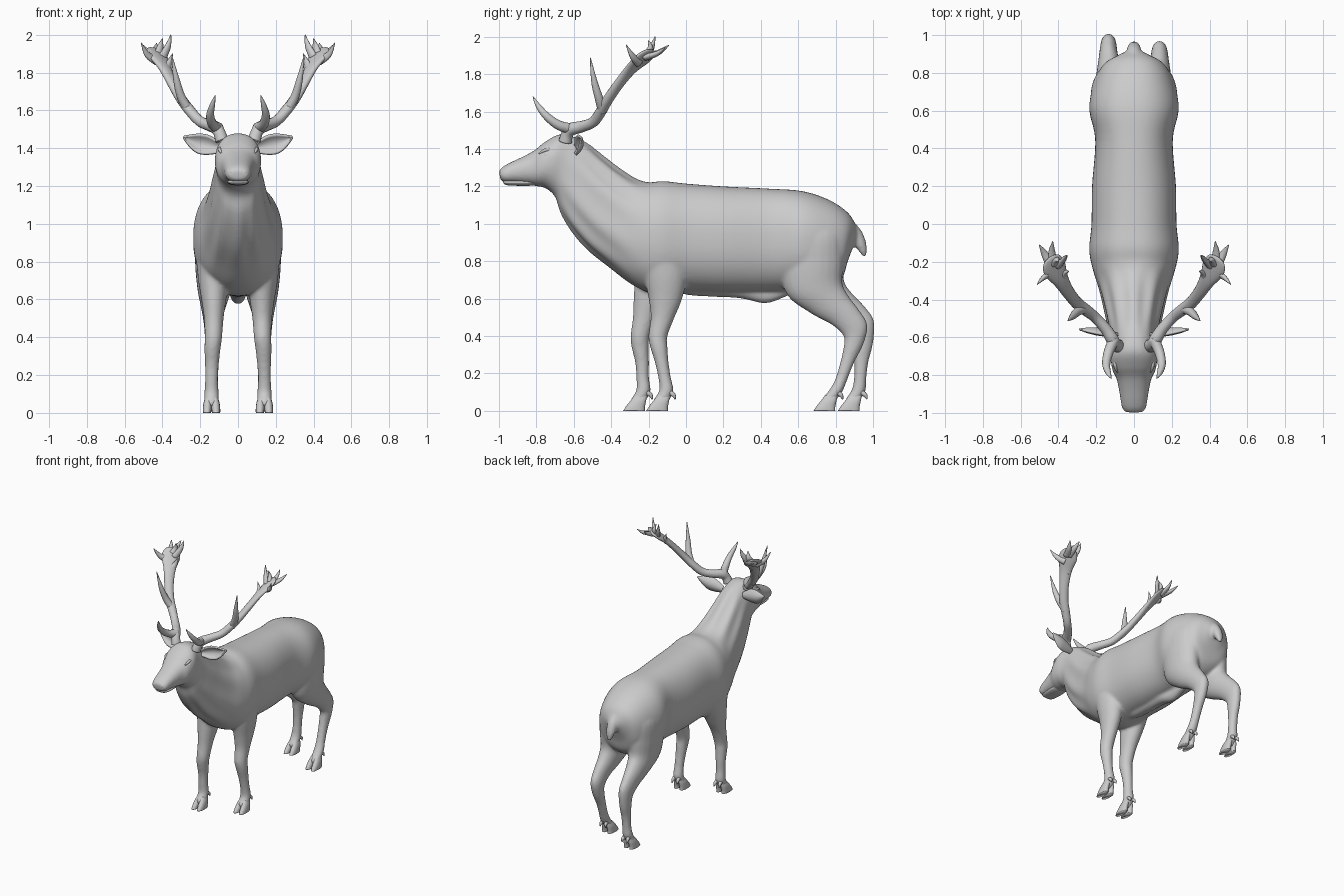
import bpy, bmesh, math
from mathutils import Vector, Matrix


def spline(keys, steps=5):
    """Smoothly interpolate a list of equal-length tuples."""
    out = []
    for i in range(len(keys) - 1):
        p0, p1, p2, p3 = (keys[max(i - 1, 0)], keys[i], keys[i + 1],
                          keys[min(i + 2, len(keys) - 1)])
        for s in range(steps):
            t = s / steps
            out.append(tuple(0.5 * (2 * b + (c - a) * t + (2 * a - 5 * b + 4 * c - d) * t * t
                                    + (3 * b - a - 3 * c + d) * t ** 3)
                             for a, b, c, d in zip(p0, p1, p2, p3)))
    return out + [tuple(keys[-1])]


def skin(bm, rings):
    """Bridge closed rings of points and cap both ends."""
    rows = [[bm.verts.new(p) for p in r] for r in rings]
    n = len(rows[0])
    for a, b in zip(rows, rows[1:]):
        for i in range(n):
            j = (i + 1) % n
            bm.faces.new((a[i], a[j], b[j], b[i]))
    bm.faces.new(rows[0])
    bm.faces.new(rows[-1][::-1])


def loft(bm, keys, seg=24, power=2.0, folds=10):
    """Keys: (y1, z1, y2, z2, x, half width, fold depth) - opposite rim points of each section."""
    rings = []
    for y1, z1, y2, z2, x, rx, fold in spline(keys):
        ring = []
        for i in range(seg):
            a = 2 * math.pi * i / seg
            c, s = math.cos(a), math.sin(a)
            k = 1 + fold * math.cos(folds * a)
            c = math.copysign(abs(c) ** (2 / power), c) * k
            s = math.copysign(abs(s) ** (2 / power), s) * k
            ring.append(Vector((x + rx * s, (y1 + y2) / 2 + (y1 - y2) / 2 * c,
                                (z1 + z2) / 2 + (z1 - z2) / 2 * c)))
        rings.append(ring)
    skin(bm, rings)


def tube(bm, keys, wide, seg=14):
    """Keys: (x, y, z, radius along the wide axis, radius across it)."""
    pts = spline(keys)
    rings = []
    for i, p in enumerate(pts):
        t = (Vector(pts[min(i + 1, len(pts) - 1)][:3]) - Vector(pts[max(i - 1, 0)][:3])).normalized()
        u = Vector(wide)
        u = (u - t * u.dot(t)).normalized()
        v = t.cross(u)
        rings.append([Vector(p[:3]) + u * p[3] * math.cos(a) + v * p[4] * math.sin(a)
                      for a in (2 * math.pi * k / seg for k in range(seg))])
    skin(bm, rings)


def finish(name, bm, mirror=False):
    bmesh.ops.recalc_face_normals(bm, faces=bm.faces)
    me = bpy.data.meshes.new(name)
    bm.to_mesh(me)
    bm.free()
    for f in me.polygons:
        f.use_smooth = True
    ob = bpy.data.objects.new(name, me)
    bpy.context.collection.objects.link(ob)
    if mirror:
        ob.modifiers.new("mirror", 'MIRROR')
    return ob


def ball(bm, centre, scale):
    bmesh.ops.create_uvsphere(bm, u_segments=20, v_segments=12, radius=1,
                              matrix=Matrix.Translation(centre) @ Matrix.Diagonal((*scale, 1)))


# Trunk, neck and head: top point, bottom point, half width, fold depth
trunk = [(.925, .95, .895, .88, .035, 0), (.905, 1.0, .865, .80, .09, 0),
         (.86, 1.065, .83, .70, .16, 0), (.76, 1.13, .74, .64, .21, 0),
         (.62, 1.175, .60, .64, .237, 0), (.44, 1.188, .45, .635, .205, 0),
         (.20, 1.20, .20, .63, .222, 0), (0, 1.215, 0, .635, .225, 0),
         (-.12, 1.228, -.15, .62, .237, 0), (-.20, 1.222, -.28, .67, .218, 0),
         (-.27, 1.24, -.41, .77, .185, .015), (-.36, 1.295, -.53, .87, .158, .03),
         (-.45, 1.365, -.615, .97, .138, .03), (-.53, 1.43, -.67, 1.06, .122, .015),
         (-.61, 1.468, -.70, 1.145, .115, 0), (-.68, 1.477, -.75, 1.19, .122, 0),
         (-.755, 1.437, -.79, 1.20, .114, 0), (-.81, 1.393, -.83, 1.207, .092, 0),
         (-.87, 1.36, -.88, 1.213, .08, 0), (-.93, 1.332, -.93, 1.218, .071, 0),
         (-.975, 1.308, -.967, 1.22, .064, 0), (-1.0, 1.285, -.992, 1.235, .046, 0)]
body = bmesh.new()
loft(body, [(a, b, c, d, 0, w, f) for a, b, c, d, w, f in trunk], 60, 2.25)

# Front legs: height, centre y, depth radius, x, half width, extra y shift of the left leg
front = [(1.0, -.10, .08, .12, .06, -.03), (.85, -.12, .125, .13, .088, -.03),
         (.72, -.11, .115, .13, .083, -.05), (.60, -.11, .09, .128, .066, -.08),
         (.50, -.125, .064, .128, .052, -.095), (.40, -.15, .051, .13, .046, -.095),
         (.34, -.145, .046, .135, .043, -.10), (.26, -.13, .037, .138, .037, -.105),
         (.18, -.115, .034, .14, .034, -.117), (.11, -.105, .038, .14, .038, -.123),
         (.06, -.13, .042, .14, .038, -.123), (.035, -.14, .03, .14, .03, -.123)]
# Hind legs: front point, back point, x, half width, shift of the left leg
hind = [(.56, 1.05, .76, 1.05, .10, .07, 0), (.50, .93, .84, .95, .115, .11, 0),
        (.50, .78, .845, .80, .12, .107, 0), (.54, .62, .835, .69, .125, .09, .01),
        (.67, .52, .865, .62, .13, .069, .02), (.78, .46, .925, .54, .135, .051, .03),
        (.842, .40, .97, .46, .135, .043, .035), (.842, .34, .95, .36, .135, .038, .05),
        (.825, .26, .90, .26, .135, .033, .075), (.798, .17, .864, .17, .137, .033, .10),
        (.765, .11, .84, .11, .14, .037, .12), (.725, .06, .805, .06, .14, .037, .128),
        (.73, .035, .79, .035, .14, .03, .13)]
for side in (1, -1):
    k = 1 if side < 0 else 0
    loft(body, [(y - r + k * d, z, y + r + k * d, z, side * x, w, 0)
                for z, y, r, x, w, d in front])
    loft(body, [(a + k * d, b, c + k * d, e + k * d * .6 * (b > .35), side * x, w, 0)
                for a, b, c, e, x, w, d in hind])
# Sheath under the belly
loft(body, [(-.04, .68, -.04, .63, 0, .02, 0), (.05, .70, .05, .615, 0, .05, 0),
            (.28, .70, .28, .603, 0, .05, 0), (.42, .68, .42, .575, 0, .04, 0),
            (.52, .68, .52, .605, 0, .035, 0), (.59, .68, .59, .64, 0, .02, 0)])
# Tail
loft(body, [(.85, .95, .89, 1.02, 0, .035, 0), (.875, .91, .94, .96, 0, .04, 0),
            (.915, .865, .965, .89, 0, .032, 0), (.945, .825, .966, .83, 0, .014, 0)])
ob = finish("body", body)
rm = ob.modifiers.new("blend", 'REMESH')
rm.mode = 'VOXEL'
rm.voxel_size = 0.01
rm.use_smooth_shade = True
sm = ob.modifiers.new("soften", 'SMOOTH')
sm.factor = 0.5
sm.iterations = 5

# Cloven hooves with dewclaws
for name, x, f in (("front_right_hoof", .14, -.105), ("front_left_hoof", -.14, -.228),
                   ("hind_right_hoof", .14, .79), ("hind_left_hoof", -.14, .92)):
    bm = bmesh.new()
    for t in (-1, 1):
        loft(bm, [(f - .045, .085, f + .02, .085, x + t * .016, .016, 0),
                  (f - .068, .055, f + .015, .055, x + t * .021, .021, 0),
                  (f - .092, .025, f + .008, .02, x + t * .023, .023, 0),
                  (f - .108, 0, f + .008, 0, x + t * .024, .022, 0)], 16, 2.3)
        tube(bm, [(x + t * .016, f + .015, .10, .014, .014), (x + t * .02, f + .038, .085, .012, .012),
                  (x + t * .021, f + .048, .062, .003, .003)], (1, 0, 0), 8)
    finish(name, bm)

# Lower jaw
bm = bmesh.new()
loft(bm, [(-.78, 1.24, -.78, 1.215, 0, .04, 0), (-.84, 1.24, -.84, 1.203, 0, .056, 0),
          (-.92, 1.238, -.92, 1.204, 0, .056, 0), (-.965, 1.235, -.96, 1.207, 0, .046, 0),
          (-.98, 1.228, -.975, 1.215, 0, .025, 0)])
finish("lower_jaw", bm)

# Eyes, brows and nostrils
bm = bmesh.new()
ball(bm, (.098, -.742, 1.368), (.016, .022, .015))
finish("eyes", bm, True)
bm = bmesh.new()
tube(bm, [(.088, -.785, 1.375, .004, .004), (.097, -.76, 1.391, .009, .009),
          (.098, -.735, 1.396, .01, .01), (.102, -.70, 1.385, .004, .004)], (1, 0, 0), 10)
finish("brows", bm, True)
bm = bmesh.new()
ball(bm, (.034, -.984, 1.273), (.014, .012, .012))
finish("nostrils", bm, True)

# Ears: cupped leaves opening forward
bm = bmesh.new()
rows = []
for x, y, z, w in spline([(.09, -.59, 1.40, .022), (.125, -.585, 1.408, .036), (.165, -.58, 1.417, .048),
                          (.205, -.573, 1.425, .048), (.245, -.567, 1.438, .032), (.288, -.56, 1.458, .003)]):
    rows.append([bm.verts.new((x - s * w * .2, y - .6 * w * s * s + .4 * w, z + s * w))
                 for s in (i / 5 - 1 for i in range(11))])
for a, b in zip(rows, rows[1:]):
    for i in range(10):
        bm.faces.new((a[i], a[i + 1], b[i + 1], b[i]))
ob = finish("ears", bm, True)
so = ob.modifiers.new("thickness", 'SOLIDIFY')
so.thickness = 0.012
so.offset = 0

# Antlers: main beam widening into a palm, then the tines
bm = bmesh.new()
across = (.7, -.7, .05)
tube(bm, [(.085, -.645, 1.44, .036, .036), (.098, -.635, 1.48, .032, .032), (.115, -.61, 1.507, .034, .034),
          (.15, -.555, 1.52, .03, .03), (.205, -.495, 1.545, .028, .028), (.255, -.455, 1.60, .031, .027),
          (.30, -.42, 1.66, .032, .025), (.345, -.365, 1.74, .034, .023), (.385, -.30, 1.82, .044, .02),
          (.42, -.235, 1.88, .066, .017), (.435, -.19, 1.915, .052, .012), (.44, -.175, 1.927, .02, .005)], across)
tube(bm, [(.105, -.61, 1.507, .03, .03), (.135, -.68, 1.527, .026, .026), (.147, -.745, 1.575, .021, .021),
          (.135, -.79, 1.63, .014, .014), (.12, -.818, 1.68, .002, .002)], (1, 0, 0))
tube(bm, [(.26, -.445, 1.60, .026, .026), (.30, -.465, 1.67, .023, .023),
          (.325, -.49, 1.76, .017, .017), (.35, -.512, 1.89, .002, .002)], (1, 0, 0))
for root, mid, tip in (((.40, -.22, 1.88), (.37, -.185, 1.94), (.355, -.165, 2.0)),
                       ((.42, -.21, 1.90), (.41, -.19, 1.94), (.40, -.20, 1.98)),
                       ((.43, -.21, 1.89), (.435, -.14, 1.92), (.43, -.092, 1.955)),
                       ((.44, -.22, 1.89), (.475, -.155, 1.91), (.502, -.11, 1.945)),
                       ((.43, -.25, 1.86), (.48, -.285, 1.895), (.512, -.32, 1.957)),
                       ((.38, -.30, 1.81), (.365, -.26, 1.85), (.345, -.25, 1.90))):
    tube(bm, [(*root, .026, .018), (*mid, .018, .013), (*tip, .002, .002)], across, 10)
finish("antlers", bm, True)
